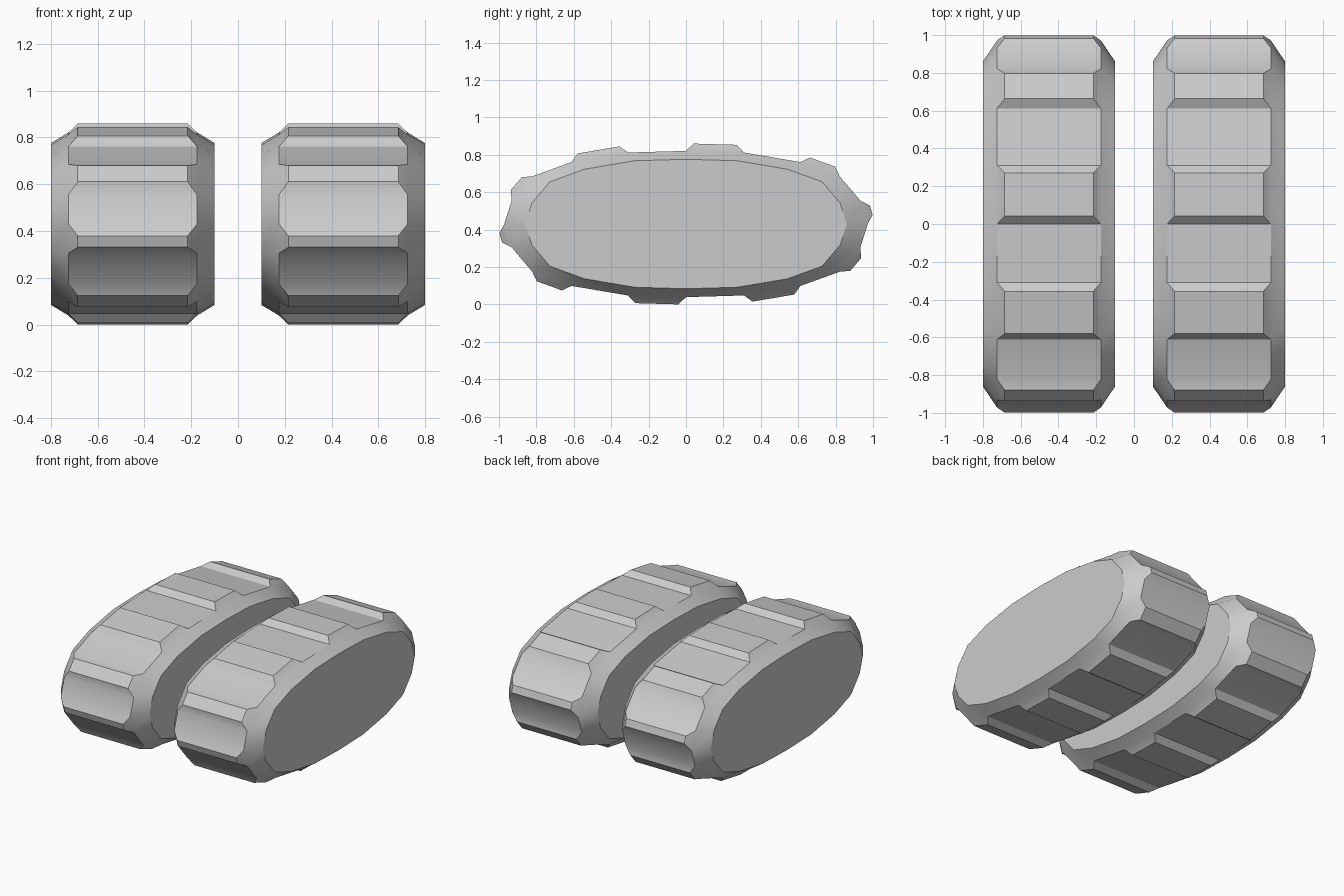
import bpy, bmesh
from math import radians

if "Cube" in bpy.data.objects:
    bpy.data.objects.remove(bpy.data.objects["Cube"])

CZ = 0.43  # height of the track centre

# Quarter outline of the core (y, height above centre), mirrored to a 20-sided oval
quarter = [(0, 0.391), (0.31, 0.382), (0.612, 0.331), (0.822, 0.255), (0.932, 0.125), (0.972, 0)]
half = quarter + [(y, -z) for y, z in quarter[-2::-1]]
outline = half + [(-y, -z) for y, z in half[1:-1]]


def make_track(name, cx):
    bm = bmesh.new()
    # Cross-sections: (x offset, outline scale) from side cap to side cap
    rings = []
    for dx, s in [(-0.35, 0.885), (-0.275, 1), (0.275, 1), (0.35, 0.885)]:
        rings.append([bm.verts.new((cx + dx, y * s, CZ + z * s)) for y, z in outline])
    n = len(outline)
    tread = []
    for r in range(3):
        for i in range(n):
            j = (i + 1) % n
            f = bm.faces.new((rings[r][i], rings[r][j], rings[r + 1][j], rings[r + 1][i]))
            if r == 1 and i % 2 == 0:
                tread.append(f)
    # Flat side caps
    bm.faces.new(rings[0])
    bm.faces.new(rings[3])
    bmesh.ops.recalc_face_normals(bm, faces=bm.faces[:])
    # Raised tread pads on every second segment
    bmesh.ops.inset_individual(bm, faces=tread, thickness=0.04, depth=0.04, use_even_offset=True)

    mesh = bpy.data.meshes.new(name)
    bm.to_mesh(mesh)
    bm.free()
    for p in mesh.polygons:
        p.use_smooth = True
    mesh.set_sharp_from_angle(angle=radians(30))
    bpy.context.collection.objects.link(bpy.data.objects.new(name, mesh))


make_track("left_track", -0.45)
make_track("right_track", 0.45)
